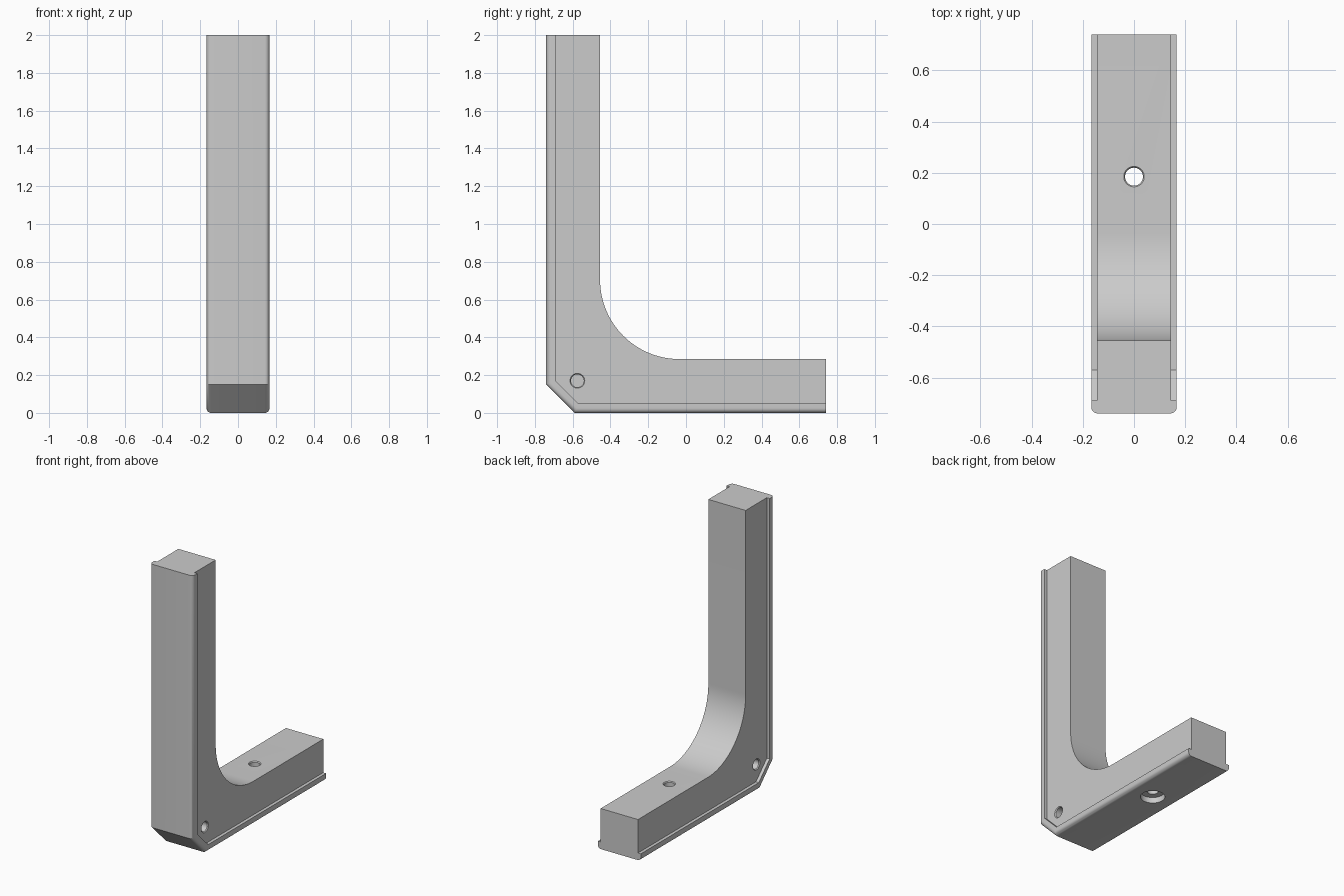
import bpy, bmesh, math
from mathutils import Matrix, Vector

if "Cube" in bpy.data.objects:
    bpy.data.objects.remove(bpy.data.objects["Cube"])

HALF, CORE = 0.167, 0.145      # half widths over the lip and the core
LEN, THICK, LIP, R = 0.74, 0.285, 0.05, 0.42

grey = bpy.data.materials.new("plain_grey")
grey.use_nodes = True
grey.diffuse_color = (0.6, 0.6, 0.6, 1)
grey.node_tree.nodes["Principled BSDF"].inputs["Base Color"].default_value = (0.6, 0.6, 0.6, 1)


def finish(name, bm):
    bmesh.ops.recalc_face_normals(bm, faces=bm.faces)
    mesh = bpy.data.meshes.new(name)
    bm.to_mesh(mesh)
    bm.free()
    mesh.materials.append(grey)
    obj = bpy.data.objects.new(name, mesh)
    bpy.context.collection.objects.link(obj)
    return obj


def extrude_profile(points, x0, x1):
    """Prism from a side profile given as (y, z)."""
    bm = bmesh.new()
    face = bm.faces.new([bm.verts.new((x0, y, z)) for y, z in points])
    out = bmesh.ops.extrude_face_region(bm, geom=[face])
    moved = [v for v in out["geom"] if isinstance(v, bmesh.types.BMVert)]
    bmesh.ops.translate(bm, verts=moved, vec=(x1 - x0, 0, 0))
    return bm


def cut(target, cutter):
    mod = target.modifiers.new("cut", 'BOOLEAN')
    mod.operation, mod.solver, mod.object = 'DIFFERENCE', 'EXACT', cutter
    cutter.hide_render = True
    bpy.context.view_layer.objects.active = target
    bpy.ops.object.modifier_apply(modifier=mod.name)
    bpy.data.objects.remove(cutter)


def drill(target, start, direction, steps):
    """Cut a round stepped hole; steps are (depth, radius) from the surface."""
    bm = bmesh.new()
    n = 40
    rings = [[bm.verts.new((r * math.cos(math.tau * i / n), r * math.sin(math.tau * i / n), d))
              for i in range(n)] for d, r in steps]
    for a, b in zip(rings, rings[1:]):
        for i in range(n):
            j = (i + 1) % n
            bm.faces.new((a[i], a[j], b[j], b[i]))
    bm.faces.new(rings[0])
    bm.faces.new(rings[-1])
    turn = Vector(direction).to_track_quat('Z', 'Y').to_matrix().to_4x4()
    bm.transform(Matrix.Translation(start) @ turn)
    cut(target, finish("hole_cutter", bm))


# Angle bracket: outer chamfered corner, inner fillet
cy, cz = -LEN + THICK + R, THICK + R
fillet = [(cy - R * math.sin(math.pi / 2 * i / 32), cz - R * math.cos(math.pi / 2 * i / 32))
          for i in range(33)]
outer = [(-LEN, 2), (-LEN, 0.15), (-LEN + 0.15, 0), (LEN, 0)]
bm = extrude_profile(outer + [(LEN, THICK)] + fillet + [(-LEN + THICK, 2)], -HALF, HALF)

# Round the long outer edges on both sides
def on_outer(v):
    return any(abs(v.co.y - y) + abs(v.co.z - z) < 1e-4 for y, z in outer)

edges = [e for e in bm.edges if abs(e.verts[0].co.x - e.verts[1].co.x) < 1e-5
         and all(on_outer(v) for v in e.verts)]
bmesh.ops.bevel(bm, geom=edges, offset=0.025, segments=6, profile=0.5, affect='EDGES')
bracket = finish("angle_bracket", bm)

# Step both sides back to the core, leaving the outer lip
inner = [(-LEN + LIP, 3), (-LEN + LIP, 0.17), (-LEN + 0.17, LIP), (2, LIP), (2, 3)]
for side in (-1, 1):
    cut(bracket, finish("side_cutter", extrude_profile(inner, side * CORE, side * 0.4)))

# Blind side holes, then the counterbored mounting hole
for side in (-1, 1):
    drill(bracket, (side * CORE, -0.575, 0.17), (-side, 0, 0),
          [(-0.01, 0.039), (0, 0.039), (0.006, 0.034), (0.09, 0.034)])
drill(bracket, (0, 0.185, THICK), (0, 0, -1),
      [(-0.01, 0.04), (0, 0.04), (0.006, 0.035), (THICK + 0.01, 0.035)])
drill(bracket, (0, 0.185, 0), (0, 0, 1), [(-0.01, 0.078), (0.04, 0.078)])

bpy.ops.object.select_all(action='DESELECT')
bracket.select_set(True)
bpy.context.view_layer.objects.active = bracket
bpy.ops.object.shade_smooth_by_angle(angle=math.radians(30))
